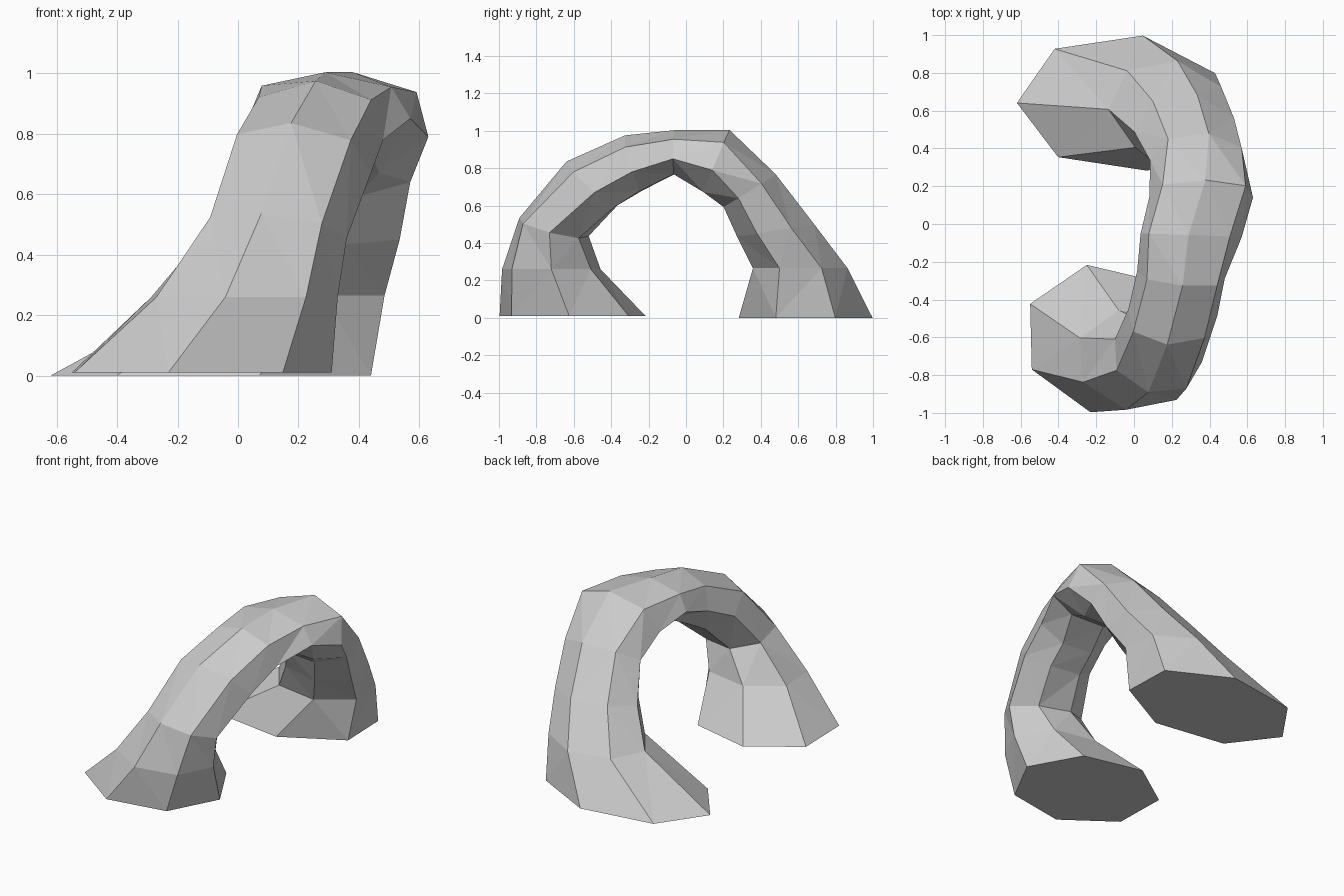
import bpy
import bmesh
from math import cos, sin, tau
from mathutils import Vector

SIDES = 7

# Cross-sections of the arch: centre, sideways axis, outward axis
FRONT_LEG = [
    ((-.14, -.61, .01), (.45, -.015, 0), (.01, -.4, 0)),
    ((.01, -.72, .26), (.32, 0, 0), (.02, -.27, 0)),
    ((.12, -.71, .48), (.24, -.02, -.025), (.01, -.19, .05)),
    ((.2, -.5, .71), (.24, .01, -.04), (.03, -.14, .12)),
]
CROWN = [
    ((.25, -.28, .82), (.23, -.01, -.04), (.06, -.05, .15)),
    ((.3, -.06, .88), (.27, -.01, -.03), (.05, 0, .12)),
    ((.36, .16, .83), (.27, -.02, -.04), (.08, .07, .17)),
]
BACK_LEG = [
    ((.34, .34, .68), (.23, -.06, -.04), (.11, .13, .08)),
    ((.28, .48, .47), (.255, -.1, -.02), (.115, .185, .03)),
    ((.185, .61, .265), (.3, -.11, 0), (.115, .235, 0)),
    ((-.065, .64, 0), (.505, -.16, 0), (.23, .33, 0)),
]


def make_material(name, colour):
    """Plain single-colour material."""
    mat = bpy.data.materials.new(name)
    mat.use_nodes = True
    mat.diffuse_color = colour
    shader = mat.node_tree.nodes["Principled BSDF"]
    shader.inputs["Base Color"].default_value = colour
    shader.inputs["Roughness"].default_value = 1
    return mat


def add_ring(bm, centre, side, out):
    """Stretched heptagon spanned by the side and out axes."""
    ring = []
    for k in range(SIDES):
        angle = tau * k / SIDES
        point = Vector(centre) + Vector(side) * cos(angle) + Vector(out) * sin(angle)
        ring.append(bm.verts.new(point))
    return ring


def loft(name, sections, material):
    """Skin the cross-sections into one closed faceted body."""
    bm = bmesh.new()
    rings = [add_ring(bm, *section) for section in sections]
    for lower, upper in zip(rings, rings[1:]):
        for k in range(SIDES):
            n = (k + 1) % SIDES
            bm.faces.new((lower[k], lower[n], upper[n], upper[k]))
    # Flat soles under both feet
    bm.faces.new(rings[0])
    bm.faces.new(rings[-1])
    bmesh.ops.recalc_face_normals(bm, faces=bm.faces)
    # Split the bent side faces into rocky facets
    walls = [f for f in bm.faces if len(f.verts) == 4]
    bmesh.ops.triangulate(bm, faces=walls, quad_method='SHORT_EDGE')
    mesh = bpy.data.meshes.new(name)
    bm.to_mesh(mesh)
    bm.free()
    mesh.materials.append(material)
    obj = bpy.data.objects.new(name, mesh)
    bpy.context.collection.objects.link(obj)
    return obj


default_cube = bpy.data.objects.get("Cube")
if default_cube:
    bpy.data.objects.remove(default_cube, do_unlink=True)

stone = make_material("stone_grey", (.6, .6, .6, 1))
loft("rock_arch", FRONT_LEG + CROWN + BACK_LEG, stone)
